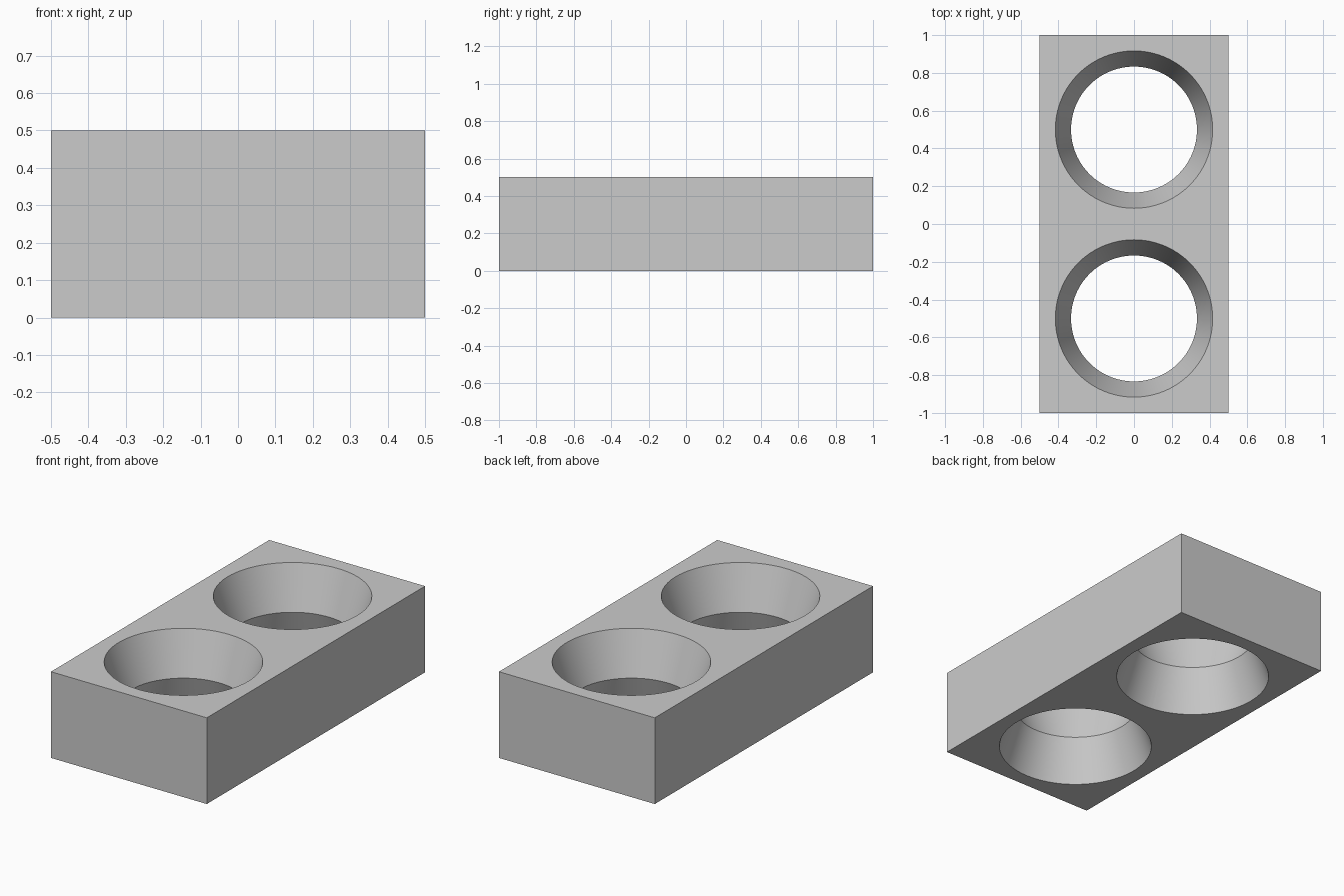
import bpy
import bmesh
import math
from mathutils import Matrix

WIDTH, LENGTH, HEIGHT = 1.0, 2.0, 0.5
WAIST_RADIUS, RIM_RADIUS = 1 / 3, 5 / 12
SEGMENTS = 96
OVERSHOOT = 0.08

default_cube = bpy.data.objects.get("Cube")
if default_cube:
    bpy.data.objects.remove(default_cube, do_unlink=True)

# Single grey material
grey = bpy.data.materials.new("plain grey")
grey.use_nodes = True
grey.diffuse_color = (0.6, 0.6, 0.6, 1)
grey.node_tree.nodes["Principled BSDF"].inputs["Base Color"].default_value = (0.6, 0.6, 0.6, 1)


def make_object(name, bm):
    bmesh.ops.recalc_face_normals(bm, faces=bm.faces)
    mesh = bpy.data.meshes.new(name)
    bm.to_mesh(mesh)
    bm.free()
    mesh.materials.append(grey)
    obj = bpy.data.objects.new(name, mesh)
    bpy.context.collection.objects.link(obj)
    return obj


def hourglass_cutter(name, y):
    """Double cone, narrow at mid height, running past both block faces."""
    half = HEIGHT / 2
    reach = half + OVERSHOOT
    end_radius = WAIST_RADIUS + (RIM_RADIUS - WAIST_RADIUS) * reach / half
    profile = [(end_radius, half - reach), (WAIST_RADIUS, half), (end_radius, half + reach)]
    bm = bmesh.new()
    rings = []
    for radius, z in profile:
        ring = []
        for i in range(SEGMENTS):
            a = math.tau * i / SEGMENTS
            ring.append(bm.verts.new((radius * math.cos(a), y + radius * math.sin(a), z)))
        rings.append(ring)
    for low, high in zip(rings, rings[1:]):
        for i in range(SEGMENTS):
            j = (i + 1) % SEGMENTS
            bm.faces.new((low[i], low[j], high[j], high[i]))
    bm.faces.new(rings[0])
    bm.faces.new(rings[-1])
    cutter = make_object(name, bm)
    cutter.hide_render = True
    return cutter


# Rectangular block
bm = bmesh.new()
bmesh.ops.create_cube(bm, size=1, matrix=Matrix.Translation((0, 0, HEIGHT / 2))
                      @ Matrix.Diagonal((WIDTH, LENGTH, HEIGHT, 1)))
block = make_object("block", bm)
bpy.ops.object.select_all(action="DESELECT")
block.select_set(True)
bpy.context.view_layer.objects.active = block

# Two flared through holes
for name, side in (("front_hole_cutter", -1), ("back_hole_cutter", 1)):
    cutter = hourglass_cutter(name, side * LENGTH / 4)
    cut = block.modifiers.new(name, "BOOLEAN")
    cut.operation = "DIFFERENCE"
    cut.solver = "EXACT"
    cut.object = cutter
    bpy.ops.object.modifier_apply(modifier=cut.name)
    bpy.data.objects.remove(cutter, do_unlink=True)

# Smooth hole walls, crisp rims, waists and block edges
bpy.ops.object.shade_smooth_by_angle(angle=math.radians(25))
